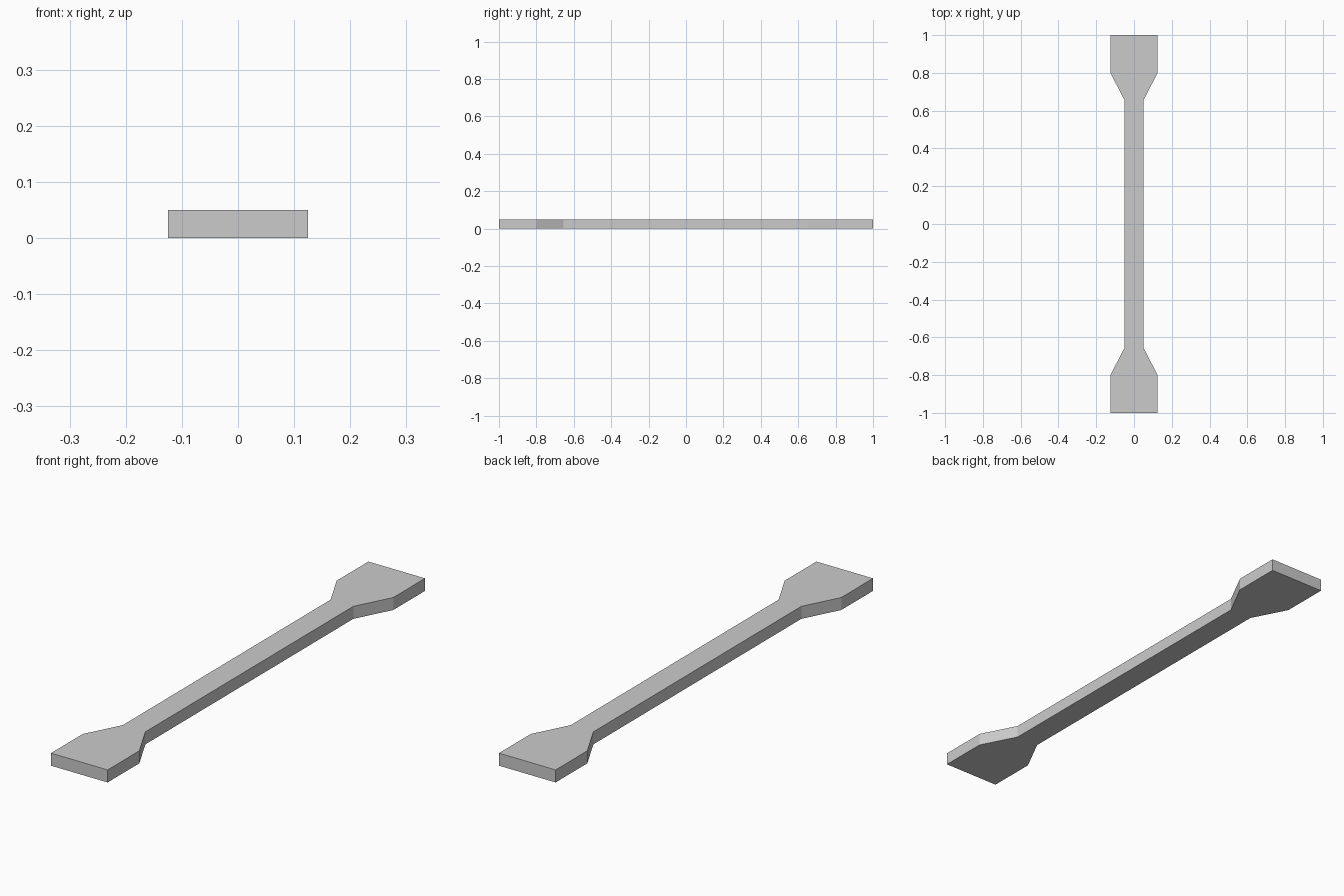
import bpy, bmesh

if "Cube" in bpy.data.objects:
    bpy.data.objects.remove(bpy.data.objects["Cube"])

THICKNESS = 0.05

# Quarter outline of the bar: half-width x, distance y
quarter = [(0.05, 0.655), (0.125, 0.80), (0.125, 1.0)]

# Mirror the quarter into a full counter-clockwise outline
right = [(x, -y) for x, y in reversed(quarter)] + quarter
outline = right + [(-x, y) for x, y in reversed(right)]

# Flat dog-bone bar, extruded upwards
bm = bmesh.new()
base = bm.faces.new([bm.verts.new((x, y, 0)) for x, y in outline])
result = bmesh.ops.extrude_face_region(bm, geom=[base], use_keep_orig=True)
top = [v for v in result["geom"] if isinstance(v, bmesh.types.BMVert)]
bmesh.ops.translate(bm, verts=top, vec=(0, 0, THICKNESS))
bmesh.ops.recalc_face_normals(bm, faces=bm.faces)

mesh = bpy.data.meshes.new("flared_bar")
bm.to_mesh(mesh)
bm.free()
bpy.context.collection.objects.link(bpy.data.objects.new("flared_bar", mesh))
